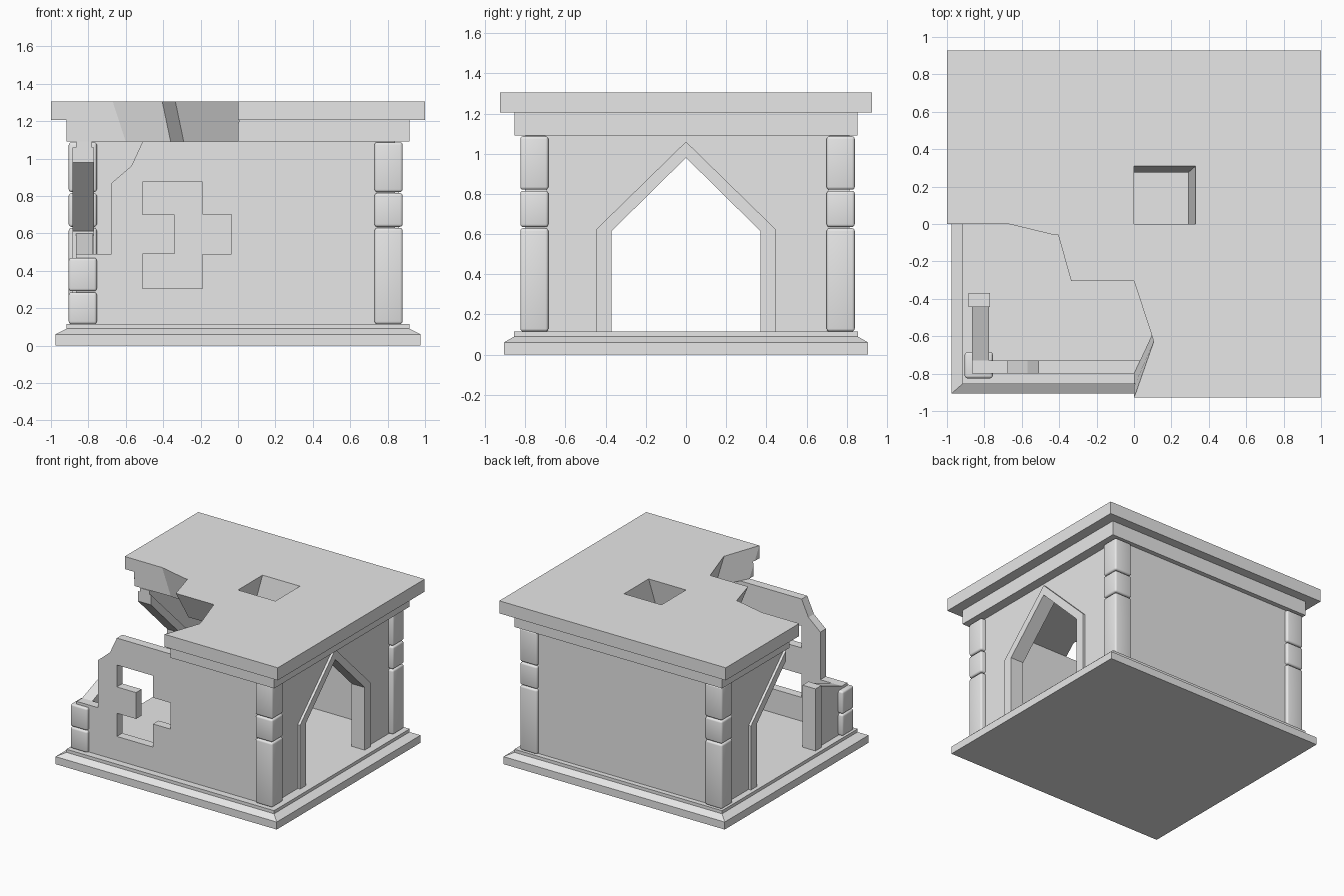
import bpy, bmesh, math

if "Cube" in bpy.data.objects:
    bpy.data.objects.remove(bpy.data.objects["Cube"])

stone = bpy.data.materials.new("grey_stone")
stone.diffuse_color = (0.8, 0.8, 0.8, 1)
stone.use_nodes = True
stone.node_tree.nodes["Principled BSDF"].inputs["Base Color"].default_value = stone.diffuse_color


def loft(name, *rings):
    """Closed solid through rings of matching 3D points."""
    bm = bmesh.new()
    loops = [[bm.verts.new(p) for p in r] for r in rings]
    n = len(loops[0])
    bm.faces.new(loops[0])
    bm.faces.new(loops[-1])
    for a, b in zip(loops, loops[1:]):
        for i in range(n):
            j = (i + 1) % n
            bm.faces.new((a[i], a[j], b[j], b[i]))
    bmesh.ops.recalc_face_normals(bm, faces=bm.faces)
    me = bpy.data.meshes.new(name)
    bm.to_mesh(me)
    bm.free()
    me.materials.append(stone)
    ob = bpy.data.objects.new(name, me)
    bpy.context.collection.objects.link(ob)
    return ob


def prism(name, pts, axis, lo, hi):
    """Extrude a 2D outline along one axis."""
    put = {"x": lambda p, t: (t, p[0], p[1]),
           "y": lambda p, t: (p[0], t, p[1]),
           "z": lambda p, t: (p[0], p[1], t)}[axis]
    return loft(name, [put(p, lo) for p in pts], [put(p, hi) for p in pts])


def rect(x0, x1, y0, y1):
    return [(x0, y0), (x1, y0), (x1, y1), (x0, y1)]


def ring(hx, hy, z):
    return [(x, y, z) for x, y in rect(-hx, hx, -hy, hy)]


def apply_mod(ob, kind, **settings):
    mod = ob.modifiers.new(kind.lower(), kind)
    for k, v in settings.items():
        setattr(mod, k, v)
    bpy.ops.object.select_all(action="DESELECT")
    ob.select_set(True)
    bpy.context.view_layer.objects.active = ob
    bpy.ops.object.modifier_apply(modifier=mod.name)


def cut(ob, cutter):
    apply_mod(ob, "BOOLEAN", operation="DIFFERENCE", solver="EXACT", object=cutter)
    bpy.data.objects.remove(cutter)


FLOOR, CEIL = 0.115, 1.09

# Stepped base with a sloped lip
loft("base", ring(0.977, 0.907, 0), ring(0.977, 0.907, 0.06),
     ring(0.917, 0.855, 0.09), ring(0.917, 0.855, FLOOR))

# Stepped roof slab, with broken corner and skylight
roof = loft("roof", ring(0.917, 0.853, CEIL), ring(0.917, 0.853, 1.205),
            ring(1.0, 0.927, 1.205), ring(1.0, 0.927, 1.305))
top = [(-1.1, 0), (-.67, 0), (-.405, -.06), (-.335, -.305), (0, -.305),
       (.105, -.63), (0, -.925), (0, -1.1), (-1.1, -1.1)]
low = [(-1.1, 0), (-.60, .01), (-.36, 0), (-.29, -.21), (.03, -.21),
       (.12, -.535), (0, -.80), (0, -1.1), (-1.1, -1.1)]
# Extend the slanted break a little past both faces of the slab
f = 0.02 / (1.305 - CEIL)


def past(a, b, z):
    return [(p[0] + f * (p[0] - q[0]), p[1] + f * (p[1] - q[1]), z) for p, q in zip(a, b)]


cut(roof, loft("break_cutter", past(low, top, CEIL - .02), past(top, low, 1.325)))
sky_top, sky_low = rect(0, .33, 0, .31), rect(-.04, .29, -.035, .275)
cut(roof, loft("skylight_cutter", past(sky_low, sky_top, CEIL - .02),
               past(sky_top, sky_low, 1.325)))

# Front wall with ragged left end and stepped window
front = prism("front_wall", [(-.865, FLOOR), (.84, FLOOR), (.84, CEIL), (-.51, CEIL),
                             (-.57, .96), (-.675, .87), (-.675, .49), (-.865, .49)],
              "y", -.80, -.73)
window = [(-.51, .875), (-.19, .875), (-.19, .70), (-.035, .70), (-.035, .49), (-.19, .49),
          (-.19, .305), (-.51, .305), (-.51, .49), (-.34, .49), (-.34, .70), (-.51, .70)]
cut(front, prism("window_cutter", window, "y", -.9, -.6))

# Back wall
prism("back_wall", rect(-.865, .84, FLOOR, CEIL), "y", .745, .815)

# Right wall with pointed doorway and its frame
prism("right_wall", [(-.73, FLOOR), (-.40, FLOOR), (-.40, .625), (0, 1.02), (.40, .625),
                     (.40, FLOOR), (.745, FLOOR), (.745, CEIL), (-.73, CEIL)],
      "x", .76, .84)
inner = [(.37, FLOOR), (.37, .615), (0, .98)]
outer = [(0, 1.06), (.445, .625), (.445, FLOOR)]
full = inner + [(-y, z) for y, z in inner[-2::-1]] + [(-y, z) for y, z in outer[::-1]] + outer[1:]
prism("right_door_frame", full, "x", .745, .86)

# Left wall: rear half stands, front half has collapsed
prism("left_wall_rear", [(.40, FLOOR), (.745, FLOOR), (.745, CEIL), (0, CEIL), (0, 1.02),
                         (.40, .625)], "x", -.865, -.78)
prism("left_door_frame_rear", inner + outer, "x", -.885, -.77)
prism("left_door_frame_stump", rect(-.445, -.37, FLOOR, .61), "x", -.885, -.77)
prism("left_wall_stump", [(-.73, FLOOR), (-.44, FLOOR), (-.44, .60), (-.73, .49)],
      "x", -.865, -.775)


# Corner pillars of rounded stone blocks
def pillar(name, x, y, levels):
    for i, (lo, hi) in enumerate(zip(levels, levels[1:])):
        block = prism(f"{name}_block_{i + 1}", rect(x - .075, x + .075, y - .07, y + .07),
                      "z", lo + (.003 if i else 0), hi - .003)
        apply_mod(block, "BEVEL", width=.014, segments=3, limit_method="ANGLE")
        bpy.ops.object.shade_smooth_by_angle(angle=math.radians(40))


tall = [FLOOR, .632, .818, CEIL]
pillar("front_right_pillar", .805, -.755, tall)
pillar("back_right_pillar", .805, .77, tall)
pillar("back_left_pillar", -.83, .77, tall)
pillar("front_left_pillar", -.83, -.755, [FLOOR, .288, .472])
